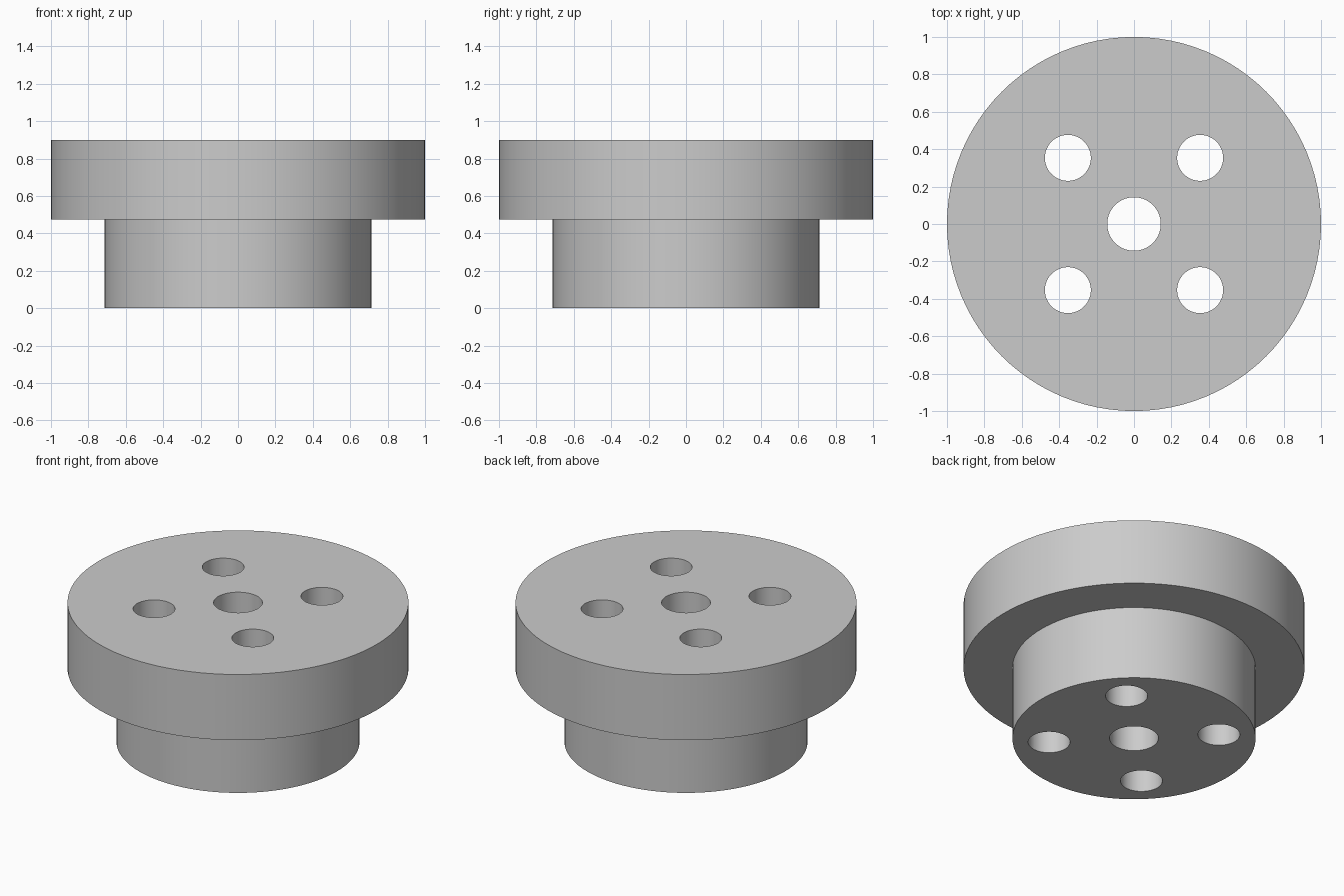
import bpy
import bmesh
import math
from mathutils import Vector

cube = bpy.data.objects.get("Cube")
if cube:
    bpy.data.objects.remove(cube, do_unlink=True)

SEGMENTS = 96
HEIGHT = 0.9
STEP_Z = 0.475
FLANGE_R = 1.0
HUB_R = 0.713
BORE_R = 0.143
BOLT_R = 0.123
BOLT_CIRCLE = 0.5

# Plain grey material
grey = bpy.data.materials.new("grey")
grey.use_nodes = True
colour = (0.6, 0.6, 0.6, 1)
grey.diffuse_color = colour
grey.node_tree.nodes["Principled BSDF"].inputs["Base Color"].default_value = colour


def add_object(name, bm):
    bmesh.ops.recalc_face_normals(bm, faces=bm.faces)
    mesh = bpy.data.meshes.new(name)
    bm.to_mesh(mesh)
    bm.free()
    mesh.materials.append(grey)
    obj = bpy.data.objects.new(name, mesh)
    bpy.context.collection.objects.link(obj)
    return obj


# Stepped body with central bore, turned from one closed profile
profile = [(BORE_R, 0), (HUB_R, 0), (HUB_R, STEP_Z),
           (FLANGE_R, STEP_Z), (FLANGE_R, HEIGHT), (BORE_R, HEIGHT)]
bm = bmesh.new()
verts = [bm.verts.new((r, 0, z)) for r, z in profile]
edges = [bm.edges.new((verts[i - 1], verts[i])) for i in range(len(verts))]
bmesh.ops.spin(bm, geom=verts + edges, cent=(0, 0, 0), axis=(0, 0, 1),
               angle=math.tau, steps=SEGMENTS, use_merge=True)
bmesh.ops.remove_doubles(bm, verts=bm.verts, dist=1e-4)
body = add_object("flanged_hub", bm)

# Four through holes on the diagonals
bm = bmesh.new()
for i in range(4):
    angle = math.radians(45 + 90 * i)
    ring = bmesh.ops.create_cone(bm, cap_ends=True, segments=48, radius1=BOLT_R,
                                 radius2=BOLT_R, depth=HEIGHT * 2)
    centre = Vector((math.cos(angle), math.sin(angle), 0)) * BOLT_CIRCLE
    centre.z = HEIGHT / 2
    bmesh.ops.translate(bm, verts=ring["verts"], vec=centre)
cutter = add_object("bolt_hole_cutter", bm)
cutter.hide_render = True

cut = body.modifiers.new("bolt_holes", "BOOLEAN")
cut.operation = "DIFFERENCE"
cut.solver = "EXACT"
cut.object = cutter

# Apply the cut, drop the helper and shade the round walls smooth
bpy.ops.object.select_all(action="DESELECT")
body.select_set(True)
bpy.context.view_layer.objects.active = body
bpy.ops.object.modifier_apply(modifier=cut.name)
bpy.data.objects.remove(cutter, do_unlink=True)
bpy.ops.object.shade_smooth_by_angle(angle=math.radians(30))
